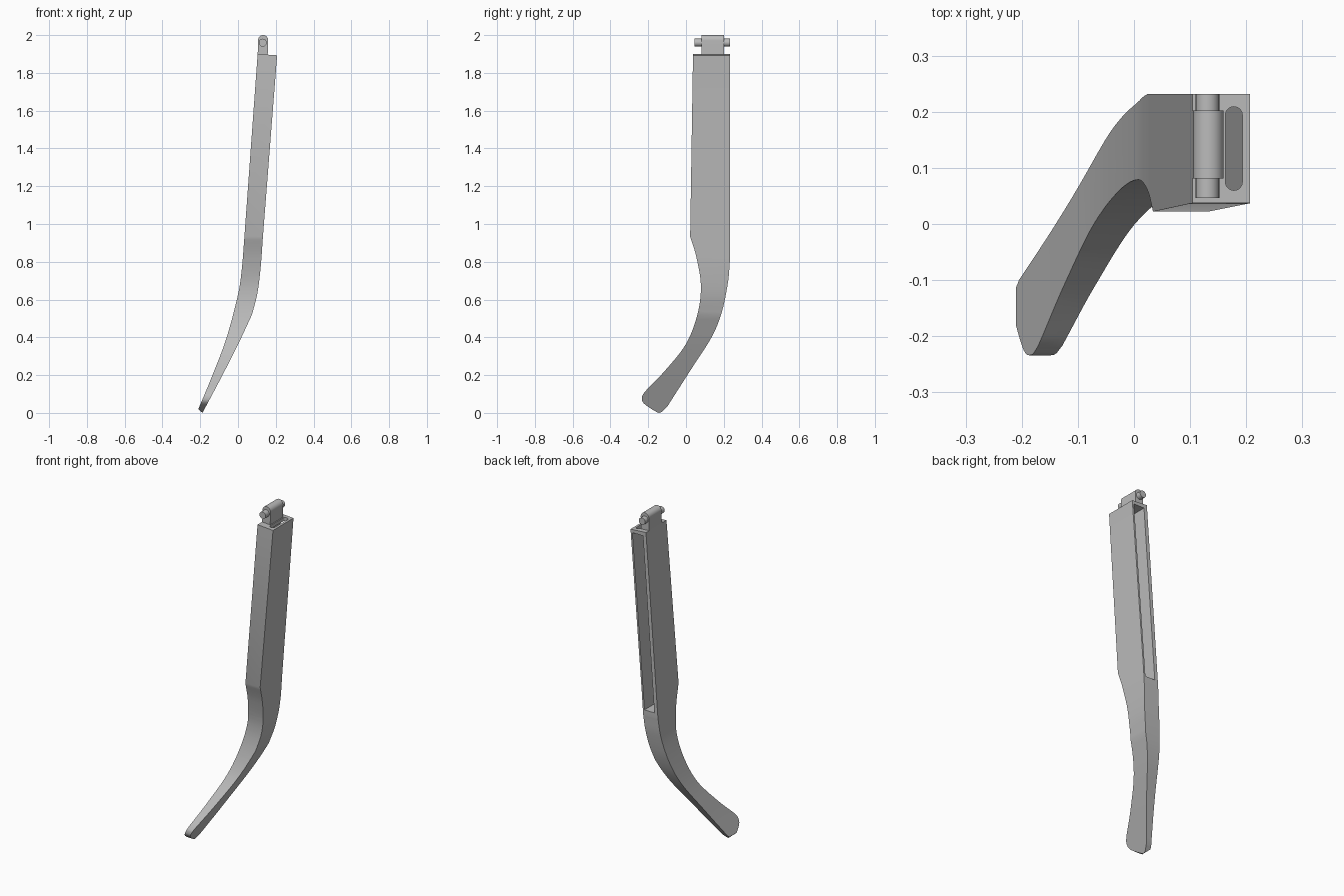
import bpy, bmesh, math
from mathutils import Vector

cube = bpy.data.objects.get("Cube")
if cube:
    bpy.data.objects.remove(cube)

grey = bpy.data.materials.new("plain grey")
grey.use_nodes = True
colour = (0.5, 0.5, 0.5, 1)
grey.diffuse_color = colour
grey.node_tree.nodes["Principled BSDF"].inputs["Base Color"].default_value = colour


def smooth_path(points, steps=6):
    """Catmull-Rom curve through a few 2D points."""
    p = [Vector(q) for q in points]
    p = [2 * p[0] - p[1]] + p + [2 * p[-1] - p[-2]]
    out = []
    for a, b, c, d in zip(p, p[1:], p[2:], p[3:]):
        for i in range(steps):
            t = i / steps
            out.append(0.5 * (2 * b + (c - a) * t + (2 * a - 5 * b + 4 * c - d) * t ** 2
                              + (3 * b - a - 3 * c + d) * t ** 3))
    return out + [p[-2]]


def arc(cx, cy, r, start, end, n=16):
    angles = [math.radians(start + (end - start) * i / n) for i in range(n + 1)]
    return [(cx + r * math.cos(a), cy + r * math.sin(a)) for a in angles]


def prism(name, outline, axis, low, high):
    """Extrude a 2D outline along the x, y or z axis."""
    place = {"x": lambda u, v: (low, u, v), "y": lambda u, v: (u, low, v),
             "z": lambda u, v: (u, v, low)}[axis]
    bm = bmesh.new()
    face = bm.faces.new([bm.verts.new(place(*q)) for q in outline])
    new = bmesh.ops.extrude_face_region(bm, geom=[face])["geom"]
    shift = Vector([(high - low) * (axis == k) for k in "xyz"])
    bmesh.ops.translate(bm, vec=shift, verts=[g for g in new if isinstance(g, bmesh.types.BMVert)])
    bmesh.ops.recalc_face_normals(bm, faces=bm.faces)
    mesh = bpy.data.meshes.new(name)
    bm.to_mesh(mesh)
    bm.free()
    mesh.materials.append(grey)
    obj = bpy.data.objects.new(name, mesh)
    bpy.context.collection.objects.link(obj)
    return obj


def select(obj):
    bpy.ops.object.select_all(action="DESELECT")
    obj.select_set(True)
    bpy.context.view_layer.objects.active = obj


def combine(obj, other, operation):
    select(obj)
    mod = obj.modifiers.new("cut", "BOOLEAN")
    mod.object, mod.operation, mod.solver = other, operation, "EXACT"
    bpy.ops.object.modifier_apply(modifier=mod.name)
    bpy.data.objects.remove(other)


# Arm: the front outline intersected with the side outline
inner_edge = smooth_path([(0.034, 0.934), (0.021, 0.77), (0, 0.627), (-0.06, 0.4),
                          (-0.135, 0.2), (-0.21, 0.02)])
outer_edge = smooth_path([(0.074, 0.52), (0.102, 0.63), (0.12, 0.77), (0.132, 0.934)])
lower_edge = smooth_path([(-0.188, 0), (-0.09, 0.185), (0, 0.362), (0.074, 0.52)])
arm = prism("arm", [(0.104, 1.9)] + inner_edge + lower_edge[:-1] + outer_edge
            + [(0.207, 1.893)], "y", -0.5, 0.5)

front_edge = smooth_path([(0.022, 0.934), (0.056, 0.82), (0.079, 0.67), (0.06, 0.52),
                          (0, 0.365), (-0.11, 0.225), (-0.218, 0.112)])
tip = smooth_path([(-0.218, 0.112), (-0.233, 0.085), (-0.225, 0.052), (-0.165, 0.01),
                   (-0.135, 0.002), (-0.1, 0.032)])
back_edge = smooth_path([(-0.1, 0.032), (0.02, 0.22), (0.135, 0.4), (0.19, 0.535),
                         (0.222, 0.69), (0.232, 0.8)])
side = prism("side_shape", [(0.038, 1.95)] + front_edge[:-1] + tip[:-1] + back_edge
             + [(0.232, 1.95)], "x", -0.6, 0.6)
combine(arm, side, "INTERSECT")

# Long hollow open at the back
hollow = prism("hollow", [(0.048, 0.83), (0.114, 0.83), (0.195, 1.875), (0.124, 1.875)],
               "y", 0.06, 0.4)
combine(arm, hollow, "DIFFERENCE")

# Rounded slot in the top plate
slot = prism("slot", arc(0.178, 0.194, 0.015, 0, 180) + arc(0.178, 0.075, 0.015, 180, 360),
             "z", 1.85, 1.95)
combine(arm, slot, "DIFFERENCE")

# Hinge lug with a rounded top, and the pin through it
lug = prism("hinge_lug", [(0.104, 1.89), (0.157, 1.89)] + arc(0.133, 1.973, 0.027, -5, 185),
            "y", 0.081, 0.202)
pin = prism("hinge_pin", arc(0.131, 1.96, 0.021, 0, 345, 23), "y", 0.046, 0.232)

for part in (arm, lug, pin):
    select(part)
    bpy.ops.object.shade_smooth_by_angle(angle=math.radians(30))
